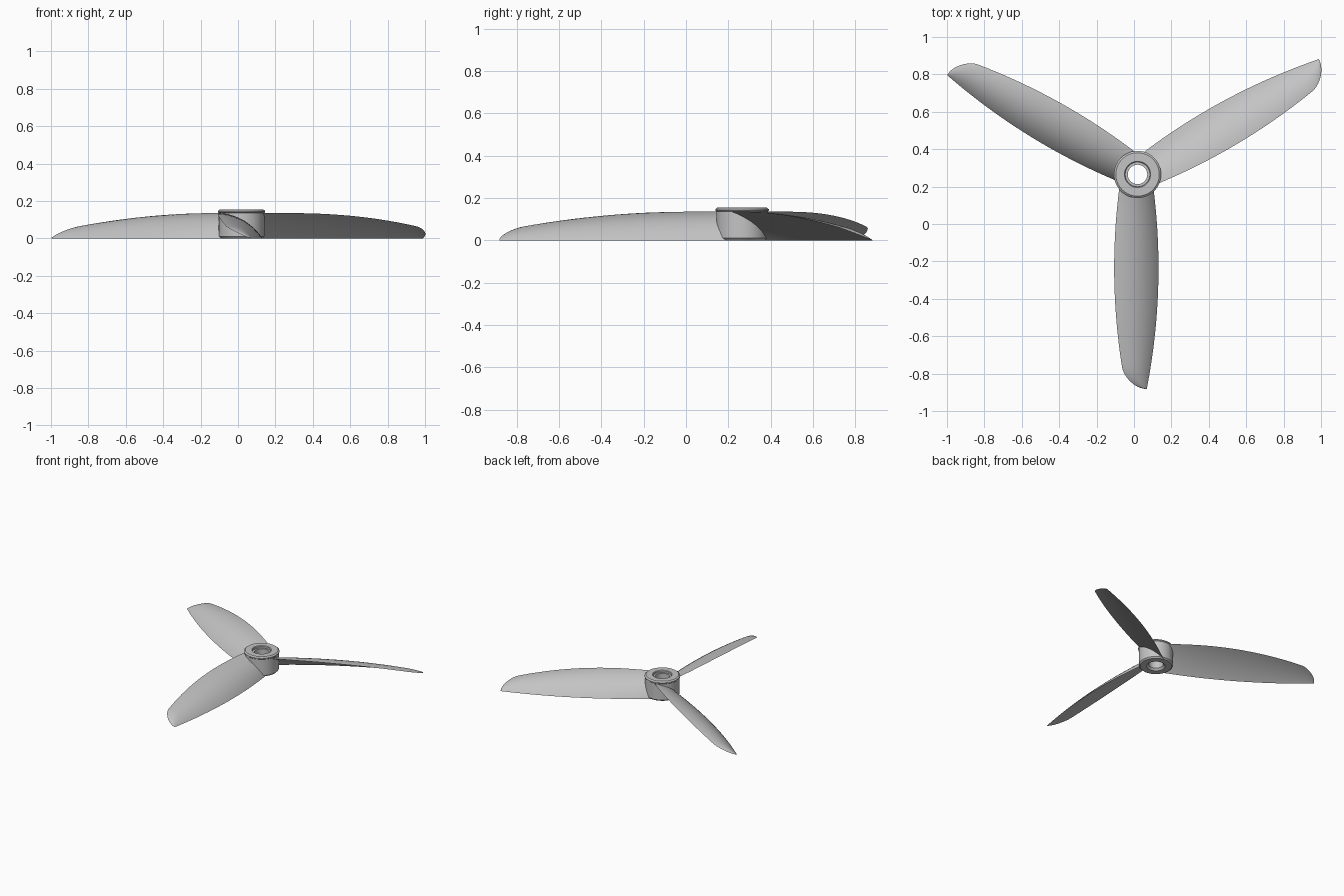
import bpy, bmesh, math
from mathutils import Matrix, Vector

cube = bpy.data.objects.get("Cube")
if cube:
    bpy.data.objects.remove(cube)

HUB = Vector((0.019, 0.265, 0))
R_TIP, R_ROUND, R_ROOT = 1.147, 1.03, 0.075

grey = bpy.data.materials.new("light grey plastic")
colour = (0.55, 0.55, 0.55, 1)
grey.diffuse_color = colour
grey.use_nodes = True
grey.node_tree.nodes["Principled BSDF"].inputs["Base Color"].default_value = colour


def finish(bm, name, angle):
    bmesh.ops.recalc_face_normals(bm, faces=bm.faces)
    mesh = bpy.data.meshes.new(name)
    bm.to_mesh(mesh)
    bm.free()
    mesh.materials.append(grey)
    obj = bpy.data.objects.new(name, mesh)
    bpy.context.collection.objects.link(obj)
    bpy.ops.object.select_all(action="DESELECT")
    obj.select_set(True)
    bpy.context.view_layer.objects.active = obj
    bpy.ops.object.shade_smooth_by_angle(angle=math.radians(angle))
    return obj


def bridge(bm, a, b):
    n = len(a)
    for i in range(n):
        j = (i + 1) % n
        bm.faces.new((a[i], a[j], b[j], b[i]))


def section(r, n=14):
    """Cambered blade section at radius r, trailing edge resting on z = 0."""
    spread = 0.15 * (r - 0.5) ** 2
    trail = Vector((0.112 - spread, -r, 0))
    lead = Vector((spread - 0.125, -r, 0.135 - 0.115 * max(r - 0.25, 0) ** 2))
    t = max(0, (r - R_ROUND) / (R_TIP - R_ROUND))
    chord = (lead - trail) * max(0.02, math.sqrt(max(0, 1 - t * t)))
    normal = Vector((chord.z, 0, -chord.x))
    upper, lower = [], []
    for i in range(n + 1):
        s = 0.5 - 0.5 * math.cos(math.pi * i / n)
        bulge = 4 * s * (1 - s)
        upper.append(trail + chord * s + normal * 0.13 * bulge)
        lower.append(trail + chord * s + normal * 0.04 * bulge)
    return upper + lower[-2:0:-1]


# Hub: a turned ring with a top lip and a stepped bore
profile = [(0.052, 0.015), (0.066, 0), (0.112, 0), (0.122, 0.01), (0.122, 0.136),
           (0.126, 0.14), (0.126, 0.147), (0.116, 0.155), (0.07, 0.155),
           (0.066, 0.151), (0.066, 0.138), (0.052, 0.138)]
bm = bmesh.new()
rings = []
SEGMENTS = 64
for k in range(SEGMENTS):
    turn = Matrix.Rotation(math.tau * k / SEGMENTS, 3, "Z")
    rings.append([bm.verts.new(turn @ Vector((r, 0, z))) for r, z in profile])
for k in range(SEGMENTS):
    bridge(bm, rings[k], rings[(k + 1) % SEGMENTS])
finish(bm, "hub", 30).location = HUB

# Blades: lofted sections, closely spaced around the rounded tip
radii = [R_ROOT + (R_ROUND - R_ROOT) * i / 20 for i in range(21)]
radii += [R_ROUND + (R_TIP - R_ROUND) * math.sin(math.pi / 2 * i / 10) for i in range(1, 11)]
for index, name in enumerate(("front_blade", "left_blade", "right_blade")):
    bm = bmesh.new()
    loops = [[bm.verts.new(p) for p in section(r)] for r in radii]
    for a, b in zip(loops, loops[1:]):
        bridge(bm, a, b)
    bm.faces.new(loops[0])
    bm.faces.new(loops[-1])
    blade = finish(bm, name, 35)
    blade.location = HUB
    blade.rotation_euler.z = math.tau * index / 3
